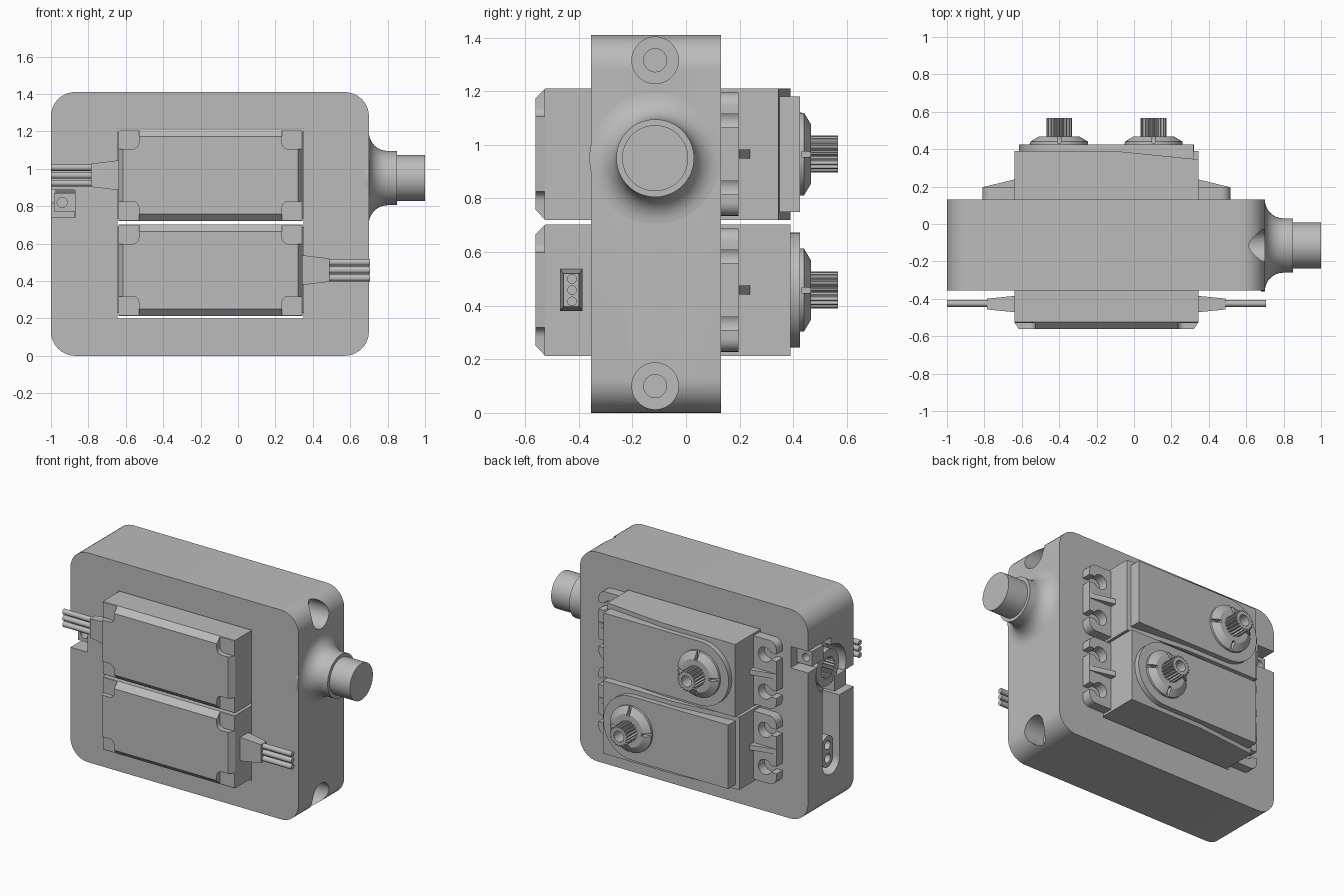
import bpy, bmesh
from math import sin, cos, pi, radians
from mathutils import Matrix, Vector

cube = bpy.data.objects.get("Cube")
if cube:
    bpy.data.objects.remove(cube, do_unlink=True)

grey = bpy.data.materials.new("plain grey")
grey.use_nodes = True
GREY = (0.5, 0.5, 0.5, 1)
grey.diffuse_color = GREY
for node in grey.node_tree.nodes:
    if node.type == 'BSDF_PRINCIPLED':
        node.inputs["Base Color"].default_value = GREY

parts = []
AXES = {'X': lambda a, b, h: (h, a, b),
        'Y': lambda a, b, h: (a, h, b),
        'Z': lambda a, b, h: (a, b, h)}


def finish(name, bm):
    bmesh.ops.remove_doubles(bm, verts=bm.verts, dist=1e-5)
    bmesh.ops.recalc_face_normals(bm, faces=bm.faces)
    me = bpy.data.meshes.new(name)
    bm.to_mesh(me)
    bm.free()
    me.materials.append(grey)
    ob = bpy.data.objects.new(name, me)
    bpy.context.scene.collection.objects.link(ob)
    parts.append(ob)
    return ob


def loft(name, rings):
    """Skin between equal rings of points and cap both ends."""
    bm = bmesh.new()
    vs = [[bm.verts.new(p) for p in ring] for ring in rings]
    n = len(vs[0])
    for a, b in zip(vs, vs[1:]):
        for i in range(n):
            j = (i + 1) % n
            bm.faces.new((a[i], a[j], b[j], b[i]))
    bm.faces.new(vs[0])
    bm.faces.new(vs[-1])
    return finish(name, bm)


def prism(name, pts, axis, lo, hi):
    return loft(name, [[AXES[axis](a, b, h) for a, b in pts] for h in (lo, hi)])


def rect(a0, a1, b0, b1):
    return [(a0, b0), (a1, b0), (a1, b1), (a0, b1)]


def rounded(a0, a1, b0, b1, r, steps=10):
    pts = []
    centres = [(a1 - r, b1 - r), (a0 + r, b1 - r), (a0 + r, b0 + r), (a1 - r, b0 + r)]
    for k, (a, b) in enumerate(centres):
        for i in range(steps + 1):
            t = (k + i / steps) * pi / 2
            pts.append((a + r * cos(t), b + r * sin(t)))
    return pts


def circle(a, b, r, n=40):
    return [(a + r * cos(2 * pi * i / n), b + r * sin(2 * pi * i / n)) for i in range(n)]


def gear(a, b, r, depth, teeth=20):
    pts = []
    for i in range(teeth * 4):
        t = 2 * pi * i / (teeth * 4)
        q = r if i % 4 < 2 else r - depth
        pts.append((a + q * cos(t), b + q * sin(t)))
    return pts


def lathe(name, axis, a, b, profile, n=48):
    return loft(name, [[AXES[axis](p, q, h) for p, q in circle(a, b, r, n)] for r, h in profile])


def cut(ob, *cutters):
    """Subtract the cutters for good."""
    for c in cutters:
        m = ob.modifiers.new("cut", 'BOOLEAN')
        m.operation, m.solver, m.object = 'DIFFERENCE', 'EXACT', c
        bpy.context.view_layer.update()
        new = bpy.data.meshes.new_from_object(
            ob.evaluated_get(bpy.context.evaluated_depsgraph_get()))
        ob.modifiers.clear()
        ob.data = new
        parts.remove(c)
        bpy.data.objects.remove(c, do_unlink=True)
    return ob


# Housing with servo window, bolt holes and horn recess
PY, PZ = -0.115, 0.95
housing = prism("housing", rounded(-1, 0.7, 0, 1.41, 0.13), 'Y', -0.355, 0.13)
cut(housing, prism("c", rect(-0.645, 0.35, 0.2, 1.215), 'Y', -0.5, 0.3))
for z in (0.1, 1.315):
    cut(housing, prism("c", circle(PY, z, 0.087), 'X', 0.55, 0.8),
        prism("c", circle(PY, z, 0.043), 'X', 0.38, 0.6))
cut(housing,
    prism("c", circle(PY, PZ, 0.16), 'X', -1.1, -0.87),
    prism("c", rounded(PY - 0.09, PY + 0.09, 0.24, PZ, 0.088), 'X', -1.1, -0.875),
    prism("c", rect(-0.5, PY, 0.74, 0.885), 'X', -1.1, -0.872),
    prism("c", rect(PY, 0.3, 1.015, 1.16), 'X', -1.1, -0.872))

# Horn hub, clamp lugs and arm pad in the recess
hub = prism("horn_hub", circle(PY, PZ, 0.12), 'X', -0.975, -0.86)
cut(hub, prism("c", gear(PY, PZ, 0.075, 0.014), 'X', -1.1, -0.89))
for name, s in (("front_clamp_lug", -1), ("back_clamp_lug", 1)):
    z = PZ + s * 0.13
    y0, y1 = sorted((PY + s * 0.06, PY + s * 0.18))
    lug = prism(name, rect(y0, y1, z - 0.05, z + 0.05), 'X', -0.985, -0.865)
    cut(lug, prism("c", circle(-0.94, z, 0.027, 24), 'Y', PY + s * 0.1, PY + s * 0.3))
pad = prism("horn_arm_pad", rounded(PY - 0.06, PY + 0.06, 0.28, 0.49, 0.058), 'X', -0.975, -0.865)
for z in (0.34, 0.43):
    cut(pad, prism("c", circle(PY, z, 0.03, 24), 'X', -1.1, -0.89))

# Pivot peg with a flared root
flare = [(0.145 + 0.1 * (1 - sin(t)), 0.7 + 0.1 * (1 - cos(t)))
         for t in [i * pi / 16 for i in range(9)]]
lathe("pivot_peg", 'X', PY, PZ, [(0.245, 0.68)] + flare
      + [(0.145, 0.85), (0.123, 0.85), (0.123, 1.0)], 64)


def servo(prefix, place):
    """Build one servo around its own centre, then move it into place."""
    first = len(parts)
    w, h = 0.4925, 0.245
    back = 0.39
    shaft = -0.2525

    # Case with a sloping rear end
    prism(prefix + "_case", [(-w, -0.525), (w, -0.525), (w, 0.345), (0.05, back), (-w, back)],
          'Z', -h, h)

    # Front cover with bevelled rim and four corner recesses
    def frame(y, dx, dz):
        return [(x, y, z) for x, z in rect(-w + dx, w - dx, -h + dz, h - dz)]
    cover = loft(prefix + "_front_cover", [frame(-0.52, 0, 0), frame(-0.525, 0, 0),
                                           frame(-0.562, 0.025, 0.038)])
    for sx in (-1, 1):
        for sz in (-1, 1):
            x0, x1 = sorted((sx * (w - 0.11), sx * (w + 0.1)))
            z0, z1 = sorted((sz * (h - 0.105), sz * (h + 0.1)))
            cut(cover, prism("c", rounded(x0, x1, z0, z1, 0.035, 6), 'Y', -0.7, -0.528))

    # Rear lid, round at the shaft end
    arc = [(shaft + 0.215 * cos(t), 0.215 * sin(t))
           for t in [pi / 2 + i * pi / 24 for i in range(25)]]
    prism(prefix + "_rear_lid", arc + [(0.465, -0.215), (0.465, 0.215)], 'Y', 0.3, 0.425)

    # Shaft collar with four slits
    collar = lathe(prefix + "_shaft_collar", 'Y', shaft, 0,
                   [(0.155, 0.4), (0.155, 0.44), (0.11, 0.467)])
    for dx, dz in ((1, 0), (-1, 0), (0, 1), (0, -1)):
        x, z = shaft + dx * 0.14, dz * 0.14
        a, b = (0.04, 0.01) if dx else (0.01, 0.04)
        cut(collar, prism("c", rect(x - a, x + a, z - b, z + b), 'Y', 0.432, 0.6))

    # Splined output shaft
    spline = prism(prefix + "_output_shaft", gear(shaft, 0, 0.069, 0.012), 'Y', 0.42, 0.567)
    cut(spline, prism("c", circle(shaft, 0, 0.037, 24), 'Y', 0.47, 0.7))

    # Mounting ears with open screw slots and a stiffening rib
    for side, s in (("left", 1), ("right", -1)):
        a, b = sorted((s * (w - 0.08), s * (w + 0.17)))
        ear = prism(f"{prefix}_{side}_ear", rounded(a, b, -0.23, 0.23, 0.05, 6), 'Y', 0.13, 0.195)
        for z in (-0.125, 0.125):
            x0, x1 = sorted((s * (w + 0.085), s * (w + 0.3)))
            cut(ear, prism("c", circle(s * (w + 0.085), z, 0.05, 24), 'Y', 0, 0.4),
                prism("c", rect(x0, x1, z - 0.024, z + 0.024), 'Y', 0, 0.4))
        prism(f"{prefix}_{side}_rib", [(s * (w - 0.02), 0.18), (s * (w + 0.168), 0.18),
              (s * (w + 0.168), 0.197), (s * (w - 0.02), 0.243)], 'Z', -0.017, 0.017)

    # Cable boot and three wires
    def boot(x, ry, rz):
        return [(x, y, z) for y, z in rect(-0.428 - ry, -0.428 + ry, -rz, rz)]
    loft(prefix + "_cable_boot", [boot(-w + 0.02, 0.042, 0.078), boot(-w - 0.015, 0.042, 0.078),
                                  boot(-w - 0.145, 0.029, 0.062)])
    for i in (-1, 0, 1):
        prism(f"{prefix}_wire_{i + 2}", circle(-0.425, i * 0.042, 0.018, 16), 'X',
              -w - 0.36, -w - 0.12)

    for ob in parts[first:]:
        ob.data.transform(place)


# The lower servo is the upper one turned half round
servo("upper_servo", Matrix.Translation(Vector((-0.1475, 0, 0.965))))
servo("lower_servo", Matrix.Translation(Vector((-0.1475, 0, 0.458))) @ Matrix.Rotation(pi, 4, 'Y'))

# Smooth the round parts, keep edges sharp
bpy.ops.object.select_all(action='DESELECT')
for ob in parts:
    ob.select_set(True)
bpy.context.view_layer.objects.active = parts[0]
bpy.ops.object.shade_smooth_by_angle(angle=radians(25))
